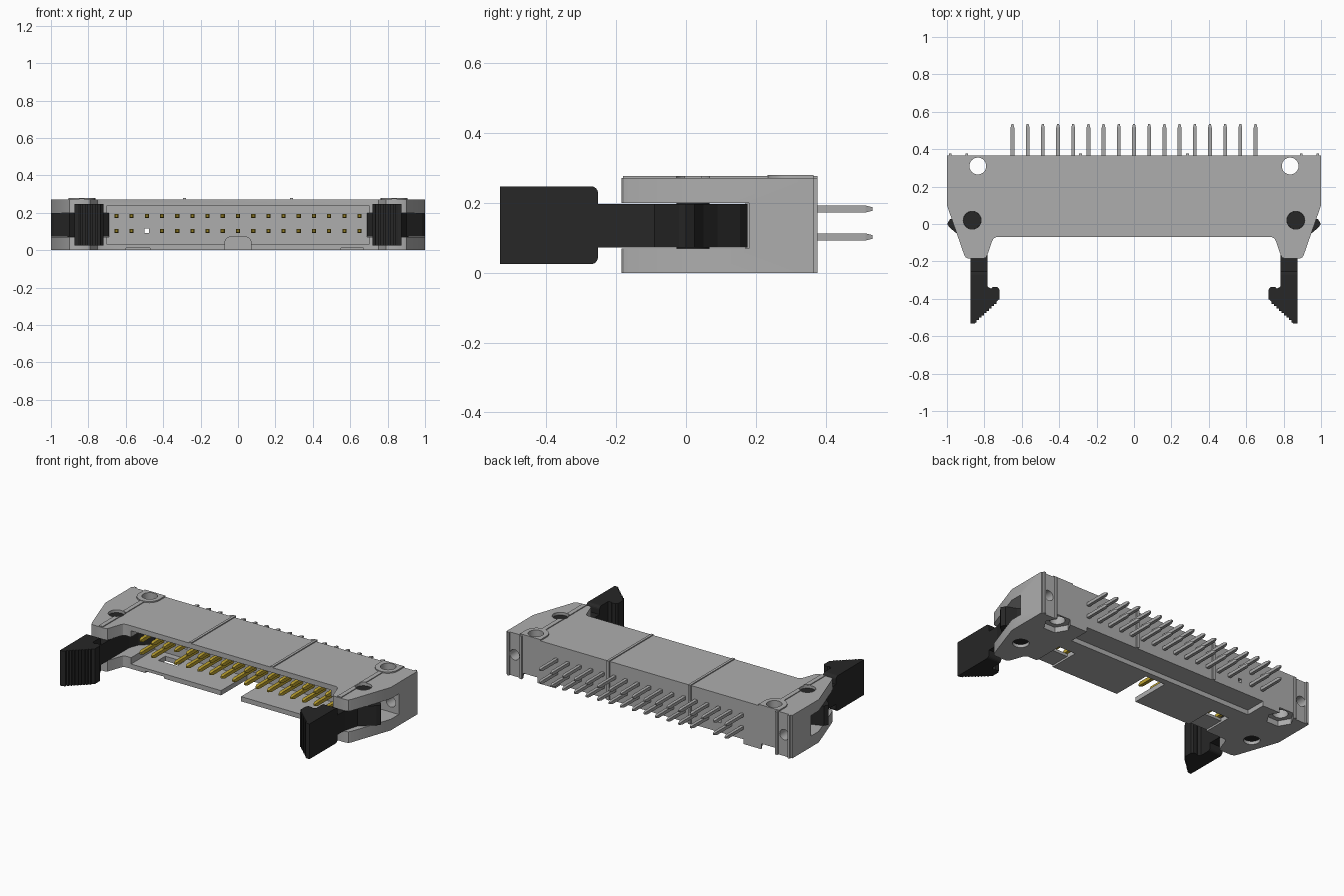
import bpy, bmesh, math
from mathutils import Matrix, Vector

if "Cube" in bpy.data.objects:
    bpy.data.objects.remove(bpy.data.objects["Cube"], do_unlink=True)


def material(name, rgb, rough=0.6):
    m = bpy.data.materials.new(name)
    m.use_nodes = True
    m.diffuse_color = (*rgb, 1)
    b = m.node_tree.nodes["Principled BSDF"]
    b.inputs["Base Color"].default_value = (*rgb, 1)
    b.inputs["Roughness"].default_value = rough
    return m


GREY = material("housing grey", (0.42, 0.42, 0.42))
BLACK = material("latch black", (0.02, 0.02, 0.02))
GOLD = material("contact gold", (0.52, 0.37, 0.03))
TIN = material("tin grey", (0.40, 0.40, 0.40))


def finish(name, bm, mat):
    bmesh.ops.recalc_face_normals(bm, faces=bm.faces)
    me = bpy.data.meshes.new(name)
    bm.to_mesh(me)
    bm.free()
    ob = bpy.data.objects.new(name, me)
    bpy.context.scene.collection.objects.link(ob)
    if mat:
        me.materials.append(mat)
    return ob


def add_prism(bm, pts, z0, z1):
    """Extrude a plan outline from z0 to z1."""
    f = bm.faces.new([bm.verts.new((x, y, z0)) for x, y in pts])
    up = bmesh.ops.extrude_face_region(bm, geom=[f])["geom"]
    bmesh.ops.translate(bm, vec=(0, 0, z1 - z0),
                        verts=[v for v in up if isinstance(v, bmesh.types.BMVert)])


def add_box(bm, x0, x1, y0, y1, z0, z1):
    add_prism(bm, [(x0, y0), (x1, y0), (x1, y1), (x0, y1)], z0, z1)


def circle(x, y, r, n=32, start=0.0, sweep=2 * math.pi):
    return [(x + r * math.cos(start + sweep * i / n),
             y + r * math.sin(start + sweep * i / n)) for i in range(n)]


def prism(name, pts, z0, z1, mat=None):
    bm = bmesh.new()
    add_prism(bm, pts, z0, z1)
    return finish(name, bm, mat)


def box(name, x0, x1, y0, y1, z0, z1, mat=None):
    return prism(name, [(x0, y0), (x1, y0), (x1, y1), (x0, y1)], z0, z1, mat)


def mirror_pts(pts, s):
    return [(s * x, y) for x, y in pts]


def carve(ob, cutters):
    """Subtract the cutters, bake the result and drop the cutters."""
    for c in cutters:
        c.hide_render = True
        m = ob.modifiers.new("cut", 'BOOLEAN')
        m.operation, m.solver, m.object = 'DIFFERENCE', 'EXACT', c
    dg = bpy.context.evaluated_depsgraph_get()
    me = bpy.data.meshes.new_from_object(ob.evaluated_get(dg))
    ob.modifiers.clear()
    ob.data = me
    me.materials.clear()
    me.materials.append(GREY)
    me.polygons.foreach_set("material_index", [0] * len(me.polygons))
    for c in cutters:
        bpy.data.objects.remove(c, do_unlink=True)


def smooth(ob):
    bpy.ops.object.select_all(action='DESELECT')
    ob.select_set(True)
    bpy.context.view_layer.objects.active = ob
    bpy.ops.object.shade_smooth_by_angle(angle=math.radians(30))


TOP, BACK, FRONT = 0.272, 0.365, -0.07
HOLE, PIVOT = (0.835, 0.31), (0.865, 0.02)
ROWS = (0.103, 0.183)
COLS = [-0.65 + 1.3 * i / 16 for i in range(17)]

# Housing plan: straight back, ears reaching forward at both ends
half = [(1.0, BACK), (1.0, 0.10), (0.908, -0.165), (0.90, -0.178), (0.885, -0.185),
        (0.805, -0.185), (0.79, -0.178), (0.783, -0.162), (0.758, -0.09),
        (0.75, -0.077), (0.735, FRONT)]
housing = prism("housing", half + mirror_pts(half[::-1], -1), 0, TOP, GREY)

# Openings of the housing
cuts = [
    box("cavity", -0.70, 0.70, -0.3, 0.17, 0.03, 0.24),
    box("underside_step", -0.66, 0.66, 0.23, 0.5, -0.1, 0.03),
    box("missing_pin_hole", COLS[2] - 0.012, COLS[2] + 0.012, 0.1, 0.5,
        ROWS[0] - 0.012, ROWS[0] + 0.012),
]
# Key slot with rounded upper corners
key = [(-0.07, -0.1), (0.07, -0.1), (0.07, 0.045), (0.062, 0.062), (0.045, 0.07),
       (-0.045, 0.07), (-0.062, 0.062), (-0.07, 0.045)]
slot = prism("key_slot", key, 0, 0.30)
slot.data.transform(Matrix.Translation((0, 0.19, 0)) @ Matrix.Rotation(math.pi / 2, 4, 'X'))
cuts.append(slot)
for x0, x1 in ((0.55, 0.67), (-0.60, -0.47)):
    cuts.append(box("floor_window", x0, x1, 0.06, 0.13, -0.1, 0.06))
    cuts.append(box("floor_groove", x0, x1, -0.2, 0.07, -0.1, 0.012))
for s in (1, -1):
    xs = sorted((s * 0.69, s * 1.1))
    cuts.append(box("latch_slot", *xs, -0.4, 0.18, 0.07, 0.20))
    cuts.append(prism("mount_hole", circle(s * HOLE[0], HOLE[1], 0.045), -0.1, 0.4))
    cuts.append(prism("nut_pocket", circle(s * HOLE[0], HOLE[1], 0.082, 6), -0.1, 0.035))
    cuts.append(prism("pivot_hole", circle(s * PIVOT[0], PIVOT[1], 0.048), -0.1, 0.4))
    rear = prism("rear_hole", circle(0, 0, 0.033, 24), -0.15, 0.15)
    rear.data.transform(Matrix.Translation((s * 0.945, 0.30, 0.135))
                        @ Matrix.Rotation(math.pi / 2, 4, 'X'))
    cuts.append(rear)
bpy.context.view_layer.update()
carve(housing, cuts)
smooth(housing)

# Ribs wrapping over the top and down the back
bm = bmesh.new()
for x in (-0.285, 0.285):
    add_box(bm, x - 0.008, x + 0.008, FRONT, BACK + 0.012, TOP - 0.002, TOP + 0.006)
    add_box(bm, x - 0.008, x + 0.008, BACK - 0.002, BACK + 0.012, 0.03, TOP - 0.002)
for s in (1, -1):
    for x in (0.895, 0.983):
        add_box(bm, s * x - 0.007, s * x + 0.007, BACK - 0.002, BACK + 0.012, 0, TOP)
finish("housing_ribs", bm, GREY)

# Raised U-shaped pads around the screw holes, with a narrow ridge to the ear tip
for s, side in ((1, "left"), (-1, "right")):
    hx, hy = HOLE
    arc = circle(hx, hy - 0.005, 0.072, 24, math.pi, math.pi)
    pad = [(hx - 0.072, BACK)] + arc + [(hx + 0.072, hy - 0.005), (hx + 0.072, BACK)]
    boss = prism(side + "_screw_pad", mirror_pts(pad, s), TOP - 0.002, 0.28, GREY)
    carve(boss, [prism("pad_cut", circle(s * hx, hy, 0.045), 0.2, 0.4)])
    ridge = box(side + "_ear_ridge", s * hx - 0.014, s * hx + 0.014, -0.18, 0.235,
                TOP - 0.002, 0.277, GREY)
    carve(ridge, [prism("ridge_cut", circle(s * PIVOT[0], PIVOT[1], 0.05), 0.2, 0.4)])
    smooth(boss)

# Latches: arm with ejecting foot and tail, wide hooked head with stepped grip
arm = [(0.782, -0.30), (0.872, -0.30), (0.875, -0.18), (0.90, -0.09), (0.985, -0.02),
       (0.999, 0.0), (0.985, 0.025), (0.92, 0.05), (0.875, 0.09), (0.83, 0.155),
       (0.80, 0.176), (0.70, 0.176), (0.69, 0.15), (0.76, 0.09), (0.782, 0.03)]
grip = []
steps = 9
for i in range(steps):
    x = 0.735 + 0.12 * i / steps
    y = -0.415 - 0.11 * i / steps
    grip += [(x, y), (x, y - 0.11 / steps)]
head = ([(0.782, -0.252), (0.782, -0.335), (0.765, -0.345), (0.755, -0.337),
         (0.73, -0.337), (0.72, -0.35), (0.72, -0.402)] + grip
        + [(0.855, -0.533), (0.873, -0.533), (0.874, -0.252)])
for s, side in ((1, "left"), (-1, "right")):
    prism(side + "_latch_arm", mirror_pts(arm, s), 0.073, 0.198, BLACK)
    ob = prism(side + "_latch_head", mirror_pts(head, s), 0.025, 0.248, BLACK)
    # round the shoulders at the rear of the head
    bm = bmesh.new()
    bm.from_mesh(ob.data)
    edges = [e for e in bm.edges if all(v.co.y > -0.26 for v in e.verts)
             and abs(e.verts[0].co.z - e.verts[1].co.z) < 0.001]
    bmesh.ops.bevel(bm, geom=edges, offset=0.02, segments=4, profile=0.5, affect='EDGES')
    bm.to_mesh(ob.data)
    bm.free()
    pin = prism(side + "_latch_pivot", circle(s * PIVOT[0], PIVOT[1], 0.0475), 0.02, 0.255, BLACK)
    smooth(pin)


def add_pin(bm, x, z, r, y_base, y_tip):
    """Square pin along y with a short tapered tip."""
    d = 0.02 if y_tip > y_base else -0.02
    rings = [[bm.verts.new((x + a * k, y, z + b * k))
              for a, b in ((-1, -1), (1, -1), (1, 1), (-1, 1))]
             for y, k in ((y_base, r), (y_tip - d, r), (y_tip, r * 0.5))]
    bm.faces.new(rings[0])
    bm.faces.new(rings[-1])
    for p, q in zip(rings, rings[1:]):
        for i in range(4):
            j = (i + 1) % 4
            bm.faces.new((p[i], p[j], q[j], q[i]))


# Two rows of contacts, one lower position left empty
front, rear = bmesh.new(), bmesh.new()
for row, z in enumerate(ROWS):
    for i, x in enumerate(COLS):
        if row == 0 and i == 2:
            continue
        add_pin(front, x, z, 0.011, 0.18, -0.05)
        add_pin(rear, x, z, 0.01, 0.35, 0.535)
finish("front_contacts", front, GOLD)
finish("rear_pins", rear, TIN)
